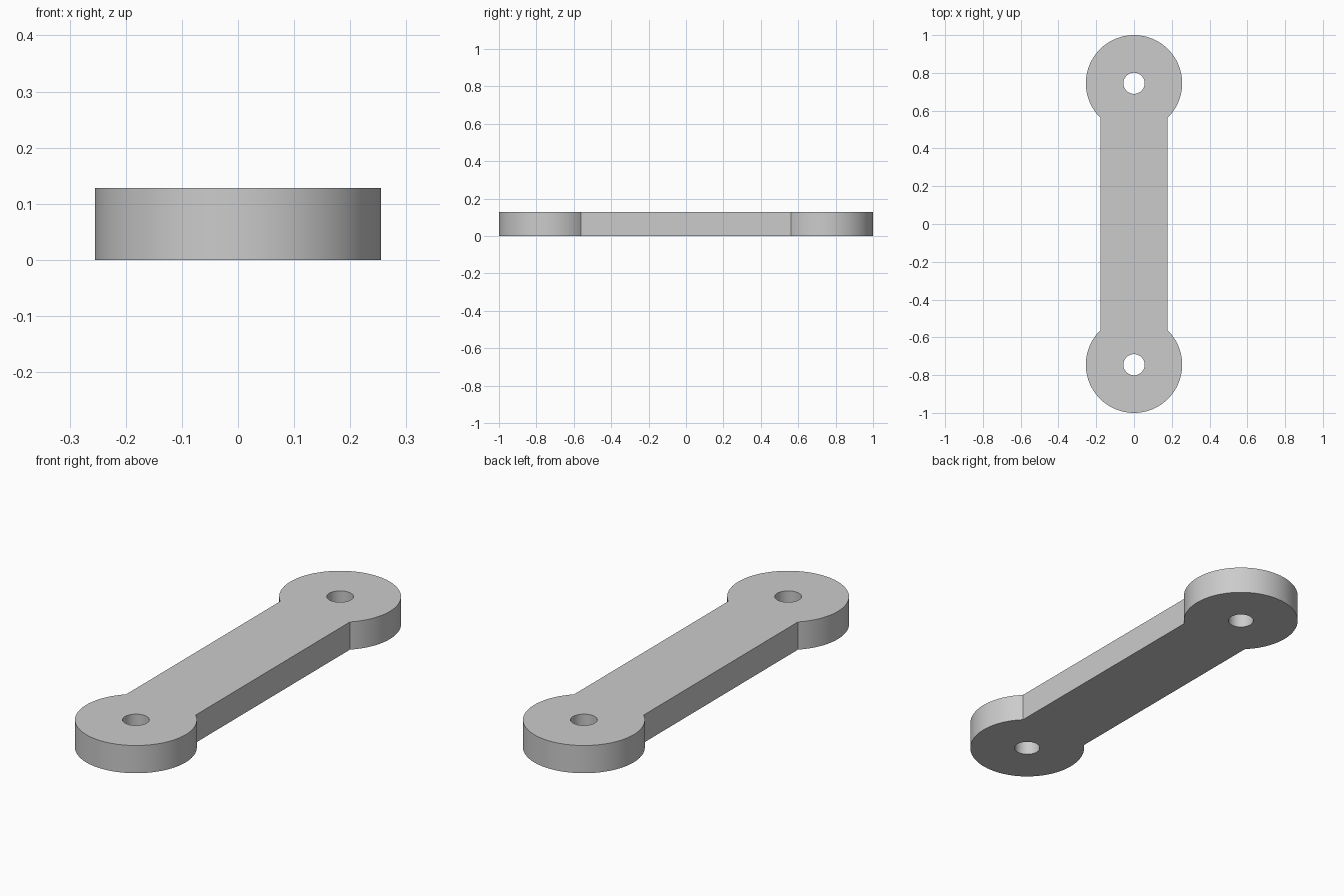
import bpy, bmesh, math

cube = bpy.data.objects.get("Cube")
if cube:
    bpy.data.objects.remove(cube, do_unlink=True)

THICK = 0.128        # plate thickness
END_R = 0.255        # radius of the round ends
HOLE_R = 0.056       # radius of the pin holes
END_Y = 1 - END_R    # centre of each round end
HALF_W = 0.178       # half width of the bar
END_STEPS, HOLE_STEPS = 72, 48

grey = bpy.data.materials.new("plain grey")
grey.use_nodes = True
colour = (0.6, 0.6, 0.6, 1)
grey.diffuse_color = colour
grey.node_tree.nodes["Principled BSDF"].inputs["Base Color"].default_value = colour


def arc(cy, r, start, sweep, steps):
    """Points along an arc centred on (0, cy)."""
    return [(r * math.cos(start + sweep * i / steps),
             cy + r * math.sin(start + sweep * i / steps), 0)
            for i in range(steps + 1)]


def loop(bm, points):
    """Closed ring of edges through the points."""
    verts = [bm.verts.new(p) for p in points]
    return [bm.edges.new((a, b)) for a, b in zip(verts, verts[1:] + verts[:1])]


bm = bmesh.new()

# Outline: two round ends joined by the straight sides of the bar
neck = math.acos(HALF_W / END_R)
sweep = math.pi + 2 * neck
edges = loop(bm, arc(END_Y, END_R, -neck, sweep, END_STEPS)
             + arc(-END_Y, END_R, math.pi - neck, sweep, END_STEPS))

# Pin hole in each end
for side in (-1, 1):
    edges += loop(bm, arc(side * END_Y, HOLE_R, 0, math.tau, HOLE_STEPS)[:-1])

# Fill the flat profile and extrude it to full thickness
bmesh.ops.triangle_fill(bm, edges=edges, use_beauty=True, normal=(0, 0, 1))
extruded = bmesh.ops.extrude_face_region(bm, geom=bm.faces[:], use_keep_orig=True)
top = [g for g in extruded["geom"] if isinstance(g, bmesh.types.BMVert)]
bmesh.ops.translate(bm, verts=top, vec=(0, 0, THICK))
bmesh.ops.recalc_face_normals(bm, faces=bm.faces[:])

mesh = bpy.data.meshes.new("link_arm")
bm.to_mesh(mesh)
bm.free()
mesh.materials.append(grey)
link = bpy.data.objects.new("link_arm", mesh)
bpy.context.collection.objects.link(link)

# Smooth round walls, sharp rims and necks
bpy.ops.object.select_all(action="DESELECT")
link.select_set(True)
bpy.context.view_layer.objects.active = link
bpy.ops.object.shade_smooth_by_angle(angle=math.radians(30))
